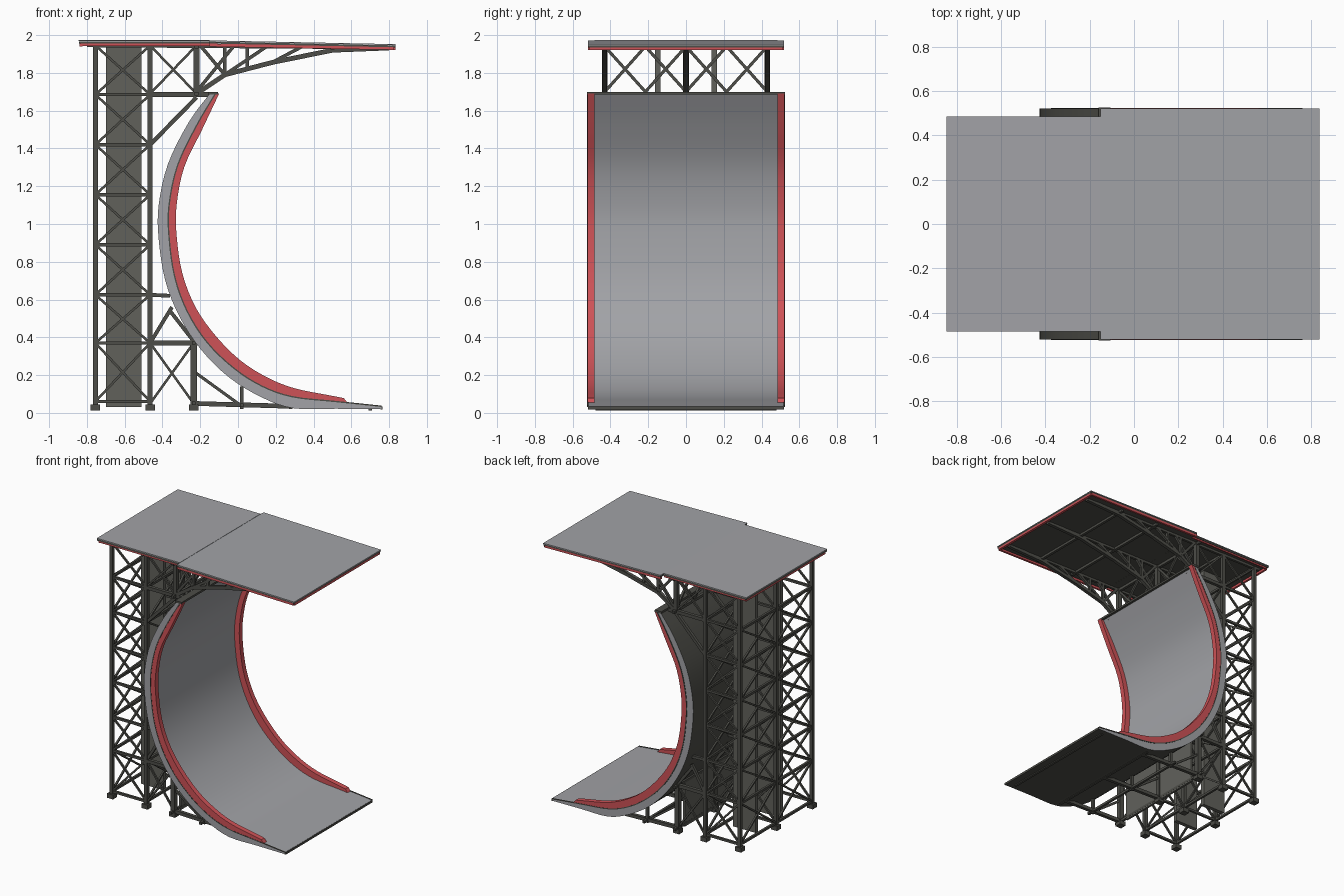
import bpy, bmesh
from mathutils import Vector

if "Cube" in bpy.data.objects:
    bpy.data.objects.remove(bpy.data.objects["Cube"])


def material(name, rgb):
    m = bpy.data.materials.new(name)
    m.diffuse_color = (*rgb, 1)
    m.use_nodes = True
    m.node_tree.nodes["Principled BSDF"].inputs["Base Color"].default_value = m.diffuse_color
    return m


GREY = material("grey_board", (0.36, 0.365, 0.385))
DARK = material("dark_steel", (0.075, 0.075, 0.065))
PANEL = material("panel_steel", (0.12, 0.12, 0.105))
RED = material("red_trim", (0.62, 0.085, 0.095))


def finish(name, bm, mats, smooth=False):
    bmesh.ops.recalc_face_normals(bm, faces=bm.faces)
    me = bpy.data.meshes.new(name)
    bm.to_mesh(me)
    bm.free()
    for m in mats:
        me.materials.append(m)
    ob = bpy.data.objects.new(name, me)
    bpy.context.collection.objects.link(ob)
    if smooth:
        bpy.context.view_layer.objects.active = ob
        ob.select_set(True)
        bpy.ops.object.shade_smooth_by_angle(angle=0.6)
        ob.select_set(False)
    return ob


def strut(bm, a, b, w=0.02):
    """Square bar between two points."""
    a, b = Vector(a), Vector(b)
    d = (b - a).normalized()
    ref = Vector((0, 1, 0)) if abs(d.y) < 0.9 else Vector((0, 0, 1))
    u = d.cross(ref).normalized() * w / 2
    v = d.cross(u).normalized() * w / 2
    ends = [[bm.verts.new(p + u * i + v * j) for i, j in ((1, 1), (-1, 1), (-1, -1), (1, -1))] for p in (a, b)]
    for k in range(4):
        n = (k + 1) % 4
        bm.faces.new((ends[0][k], ends[0][n], ends[1][n], ends[1][k]))
    bm.faces.new(ends[0])
    bm.faces.new(ends[1])


def cross(bm, a, b, c, d, w=0.013):
    """X brace in the quad a-b-c-d."""
    strut(bm, a, c, w)
    strut(bm, b, d, w)


def box(name, lo, hi, mat):
    bm = bmesh.new()
    bmesh.ops.create_cube(bm, size=1)
    for v in bm.verts:
        v.co = [(l + h) / 2 + c * (h - l) for l, h, c in zip(lo, hi, v.co)]
    return finish(name, bm, [mat])


def spline(pts, n=4):
    """Catmull-Rom curve through the points."""
    p = [Vector(q) for q in pts]
    p = [2 * p[0] - p[1]] + p + [2 * p[-1] - p[-2]]
    out = []
    for i in range(1, len(p) - 2):
        for k in range(n):
            t = k / n
            a, b, c, d = p[i - 1:i + 3]
            out.append(0.5 * (2 * b + (c - a) * t + (2 * a - 5 * b + 4 * c - d) * t * t + (3 * b - a - 3 * c + d) * t ** 3))
    return out + [p[-2]]


def sweep(name, back, face, y0, y1, mats):
    """Solid strip between two xz curves; material 1 goes on the back side."""
    bm = bmesh.new()
    rings = [[bm.verts.new((q.x, y, q.y)) for q, y in ((b, y0), (b, y1), (f, y1), (f, y0))]
             for b, f in zip(back, face)]
    for r, s in zip(rings, rings[1:]):
        for k in range(4):
            n = (k + 1) % 4
            bm.faces.new((r[k], r[n], s[n], s[k])).material_index = 1 if k == 0 else 0
    bm.faces.new(rings[0])
    bm.faces.new(rings[-1])
    return finish(name, bm, mats, True)


# Curved ramp board and raised red side rims
back = spline([(-0.15, 1.69), (-0.26, 1.54), (-0.37, 1.32), (-0.42, 1.1), (-0.42, 0.92), (-0.385, 0.7),
               (-0.31, 0.51), (-0.2, 0.34), (-0.05, 0.19), (0.12, 0.085), (0.29, 0.025), (0.52, 0.022), (0.76, 0.02)])
face = spline([(-0.12, 1.69), (-0.22, 1.52), (-0.32, 1.31), (-0.365, 1.1), (-0.365, 0.93), (-0.335, 0.72),
               (-0.27, 0.54), (-0.165, 0.375), (-0.02, 0.235), (0.13, 0.14), (0.29, 0.085), (0.52, 0.06), (0.76, 0.035)])
rim = spline([(-0.1, 1.69), (-0.19, 1.5), (-0.285, 1.3), (-0.325, 1.1), (-0.325, 0.94), (-0.295, 0.74),
              (-0.225, 0.56), (-0.12, 0.41), (0.01, 0.28), (0.15, 0.19), (0.3, 0.13), (0.5, 0.09), (0.76, 0.038)])
sweep("ramp_board", back, face, -0.52, 0.52, [GREY, DARK])
for s, side in ((-1, "front"), (1, "back")):
    sweep("ramp_rim_" + side, face[:-3], rim[:-3], s * 0.485, s * 0.522, [RED, RED])
    bm = bmesh.new()
    for a, b in zip(face, face[1:]):
        strut(bm, (a.x, s * 0.52, a.y), (b.x, s * 0.52, b.y), 0.007)
    finish("rim_seam_" + side, bm, [DARK])
box("ramp_top_lip", (-0.16, -0.525, 1.685), (-0.105, 0.525, 1.70), DARK)
box("ramp_front_lip", (0.755, -0.52, 0.018), (0.765, 0.52, 0.034), DARK)

# Decks: thin grey tops over dark sheets
box("rear_deck", (-0.845, -0.485, 1.968), (-0.15, 0.485, 1.974), GREY)
box("rear_deck_underside", (-0.843, -0.483, 1.955), (-0.15, 0.483, 1.967), DARK)
for name, z, t, inset, mat in (("front_deck", 1.972, 0.006, 0, GREY), ("front_deck_underside", 1.9655, 0.01, 0.002, DARK)):
    ob = box(name, (-0.15, -0.52 + inset, z - t), (0.835 - inset, 0.52 - inset, z), mat)
    for v in ob.data.vertices:
        if v.co.x > 0:
            v.co.z -= 0.02
# Red edging below the decks
bm = bmesh.new()
for s in (-1, 1):
    strut(bm, (-0.83, s * 0.475, 1.949), (-0.15, s * 0.475, 1.949), 0.011)
    strut(bm, (-0.15, s * 0.51, 1.947), (0.825, s * 0.51, 1.93), 0.016)
strut(bm, (-0.83, -0.475, 1.947), (-0.83, 0.475, 1.947), 0.016)
strut(bm, (0.824, -0.51, 1.93), (0.824, 0.51, 1.93), 0.018)
finish("deck_edging", bm, [RED])

# Lattice tower
levels = [0.06, 0.37, 0.625, 0.89, 1.155, 1.42, 1.685, 1.945]
rows = (-0.43, 0, 0.43)
X0, X1, X2 = -0.755, -0.465, -0.235
bm = bmesh.new()
for x in (X0, X1):
    for y in rows:
        strut(bm, (x, y, 0.02), (x, y, 1.95), 0.026)
for i, z in enumerate(levels):
    for y in rows:
        strut(bm, (X0, y, z), (X1, y, z), 0.017)
    for x in (X0, X1):
        strut(bm, (x, rows[0], z), (x, rows[2], z), 0.017)
    if i + 1 < len(levels):
        t = levels[i + 1]
        for y in rows:
            cross(bm, (X0, y, z), (X1, y, z), (X1, y, t), (X0, y, t))
        for x in (X0, X1) if t < 1.9 else ():
            for a, b in ((rows[0], 0), (0, rows[2])):
                cross(bm, (x, a, z), (x, b, z), (x, b, t), (x, a, t))
finish("tower_lattice", bm, [DARK])
for y in (-0.15, 0.15):
    box("tower_panel", (-0.7, y - 0.015, 0.03), (-0.51, y + 0.015, 1.95), PANEL)
for x in (X0, X1, X2):
    for y in rows:
        box("foot_plate", (x - 0.025, y - 0.025, 0.012), (x + 0.025, y + 0.025, 0.045), DARK)

# Lower ramp supports
bm = bmesh.new()
for y in rows:
    strut(bm, (X2, y, 0.02), (X2, y, 0.38), 0.035)
    strut(bm, (X1, y, 0.37), (-0.2, y, 0.37), 0.025)
    strut(bm, (X1, y, 0.625), (-0.36, y, 0.62))
    strut(bm, (X1, y, 0.37), (-0.35, y, 0.56))
    strut(bm, (-0.36, y, 0.54), (X2, y, 0.38))
    cross(bm, (X1, y, 0.05), (X2, y, 0.05), (X2, y, 0.37), (X1, y, 0.37))
    strut(bm, (X2, y, 0.05), (0.28, y, 0.035), 0.025)
    strut(bm, (X2, y, 0.22), (0.0, y, 0.05), 0.016)
    strut(bm, (0.02, y, 0.02), (0.02, y, 0.14))
for x, z in ((X2, 0.05), (X2, 0.37), (0.02, 0.04), (0.28, 0.03), (0.7, 0.022)):
    strut(bm, (x, -0.48, z), (x, 0.48, z), 0.018)
finish("lower_supports", bm, [DARK])
box("base_panel", (X2 - 0.008, -0.36, 0.03), (X2 + 0.008, 0.36, 0.36), PANEL)

# Upper supports and tapering deck brackets
bm = bmesh.new()
X3 = -0.22
lower = [(-0.22, 1.69), (-0.07, 1.79), (0.18, 1.855), (0.5, 1.92), (0.8, 1.932)]
for y in rows:
    strut(bm, (X3, y, 1.69), (X3, y, 1.95), 0.03)
    strut(bm, (X1, y, 1.685), (-0.13, y, 1.685), 0.025)
    strut(bm, (X1, y, 1.42), (X3, y, 1.67), 0.022)
    cross(bm, (X1, y, 1.69), (X3, y, 1.69), (X3, y, 1.945), (X1, y, 1.945))
    for (xa, za), (xb, zb) in zip(lower, lower[1:]):
        strut(bm, (xa, y, za), (xb, y, zb), 0.025)
    for xa, za, xb in ((-0.22, 1.7, -0.02), (-0.07, 1.79, -0.2), (-0.07, 1.79, -0.07), (-0.07, 1.79, 0.16),
                       (0.05, 1.82, 0.05), (0.18, 1.855, 0.35)):
        strut(bm, (xa, y, za), (xb, y, 1.945), 0.018)
    strut(bm, (-0.8, y, 1.945), (0.8, y, 1.934), 0.018)
for x, z in ((X3, 1.69), (X3, 1.94), (0.18, 1.94), (0.5, 1.935)):
    strut(bm, (x, -0.47, z), (x, 0.47, z))
for a in (-0.43, -0.215, 0, 0.215):
    b = a + 0.215
    cross(bm, (X3, a, 1.7), (X3, b, 1.7), (X3, b, 1.94), (X3, a, 1.94), 0.016)
finish("upper_supports", bm, [DARK])
